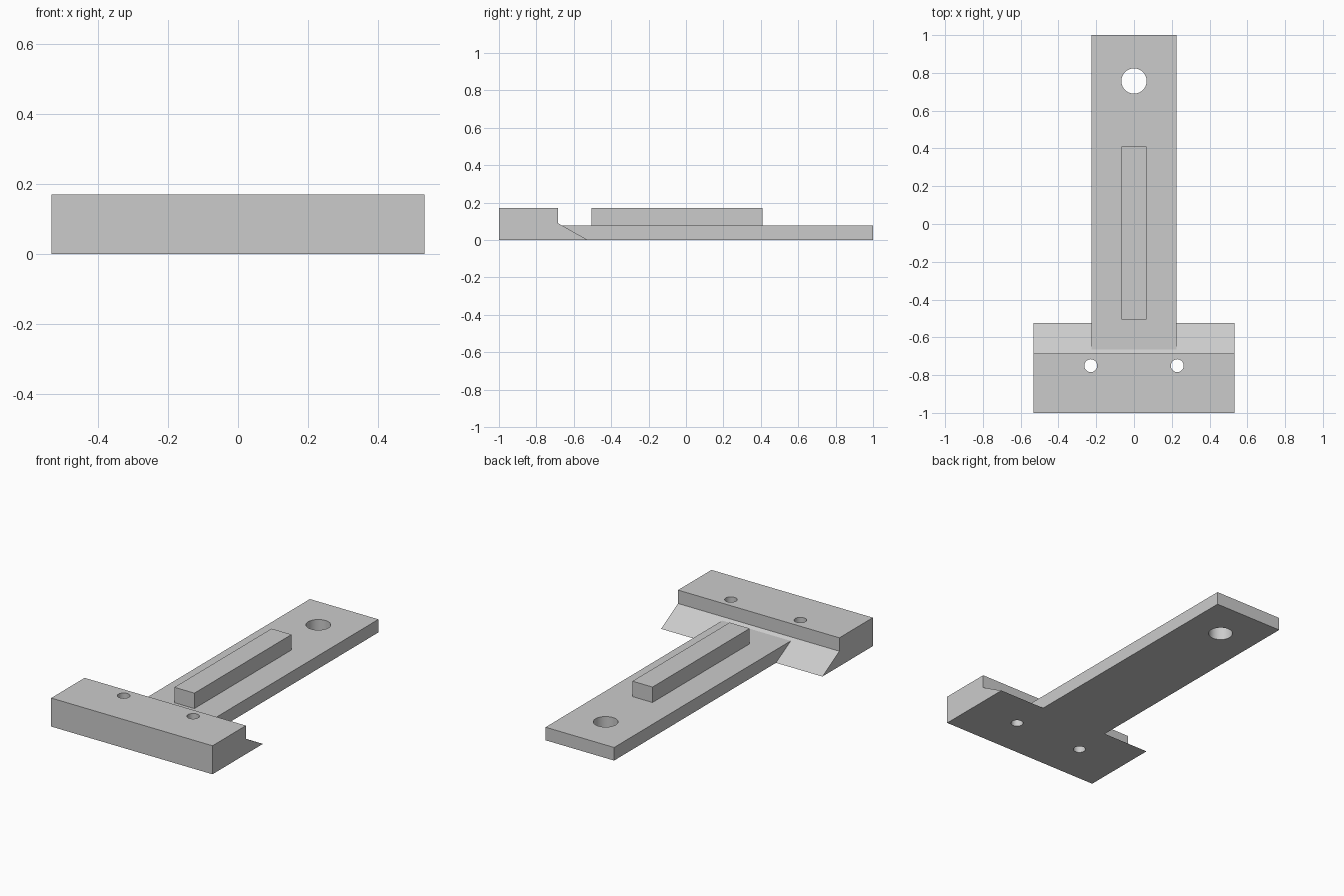
import bpy
import bmesh

cube = bpy.data.objects.get("Cube")
if cube:
    bpy.data.objects.remove(cube, do_unlink=True)

grey = bpy.data.materials.new("plain_grey")
grey.use_nodes = True
colour = (0.6, 0.6, 0.6, 1)
grey.diffuse_color = colour
grey.node_tree.nodes["Principled BSDF"].inputs["Base Color"].default_value = colour


def extrude_profile(name, profile, half_width):
    """Sweep a closed (y, z) profile across x."""
    bm = bmesh.new()
    face = bm.faces.new([bm.verts.new((-half_width, y, z)) for y, z in profile])
    swept = bmesh.ops.extrude_face_region(bm, geom=[face])["geom"]
    verts = [v for v in swept if isinstance(v, bmesh.types.BMVert)]
    bmesh.ops.translate(bm, verts=verts, vec=(2 * half_width, 0, 0))
    bmesh.ops.recalc_face_normals(bm, faces=bm.faces)
    mesh = bpy.data.meshes.new(name)
    bm.to_mesh(mesh)
    bm.free()
    mesh.materials.append(grey)
    obj = bpy.data.objects.new(name, mesh)
    bpy.context.collection.objects.link(obj)
    return obj


def box(name, half_width, y0, y1, z0, z1):
    return extrude_profile(name, [(y0, z0), (y1, z0), (y1, z1), (y0, z1)], half_width)


def combine(target, other, operation):
    """Apply a boolean and discard the second solid."""
    mod = target.modifiers.new(operation.lower(), "BOOLEAN")
    mod.operation = operation
    mod.solver = "EXACT"
    mod.object = other
    bpy.context.view_layer.objects.active = target
    bpy.ops.object.modifier_apply(modifier=mod.name)
    bpy.data.objects.remove(other, do_unlink=True)


def drill(target, x, y, radius):
    bpy.ops.mesh.primitive_cylinder_add(vertices=48, radius=radius, depth=1, location=(x, y, 0))
    cutter = bpy.context.object
    cutter.hide_render = True
    cutter.data.materials.append(grey)
    combine(target, cutter, "DIFFERENCE")


# Cross head with a sloping lip along its back edge
lip_y, back_y = -0.685, -0.525
body = extrude_profile(
    "t_shaped_plate",
    [(-1, 0), (back_y, 0), (lip_y, 0.09), (lip_y, 0.17), (-1, 0.17)], 0.532)

# Long flat stem and raised rib, joined into the head
combine(body, box("stem", 0.226, -0.9, 1, 0, 0.078), "UNION")
combine(body, box("rib", 0.066, -0.505, 0.41, 0.03, 0.17), "UNION")

# Hanging hole and two mounting holes
drill(body, 0, 0.757, 0.067)
for side in (-1, 1):
    drill(body, side * 0.229, -0.75, 0.034)

# Smooth hole walls, crisp edges elsewhere
bpy.ops.object.select_all(action="DESELECT")
body.select_set(True)
bpy.context.view_layer.objects.active = body
bpy.ops.object.shade_smooth_by_angle(angle=0.4)
